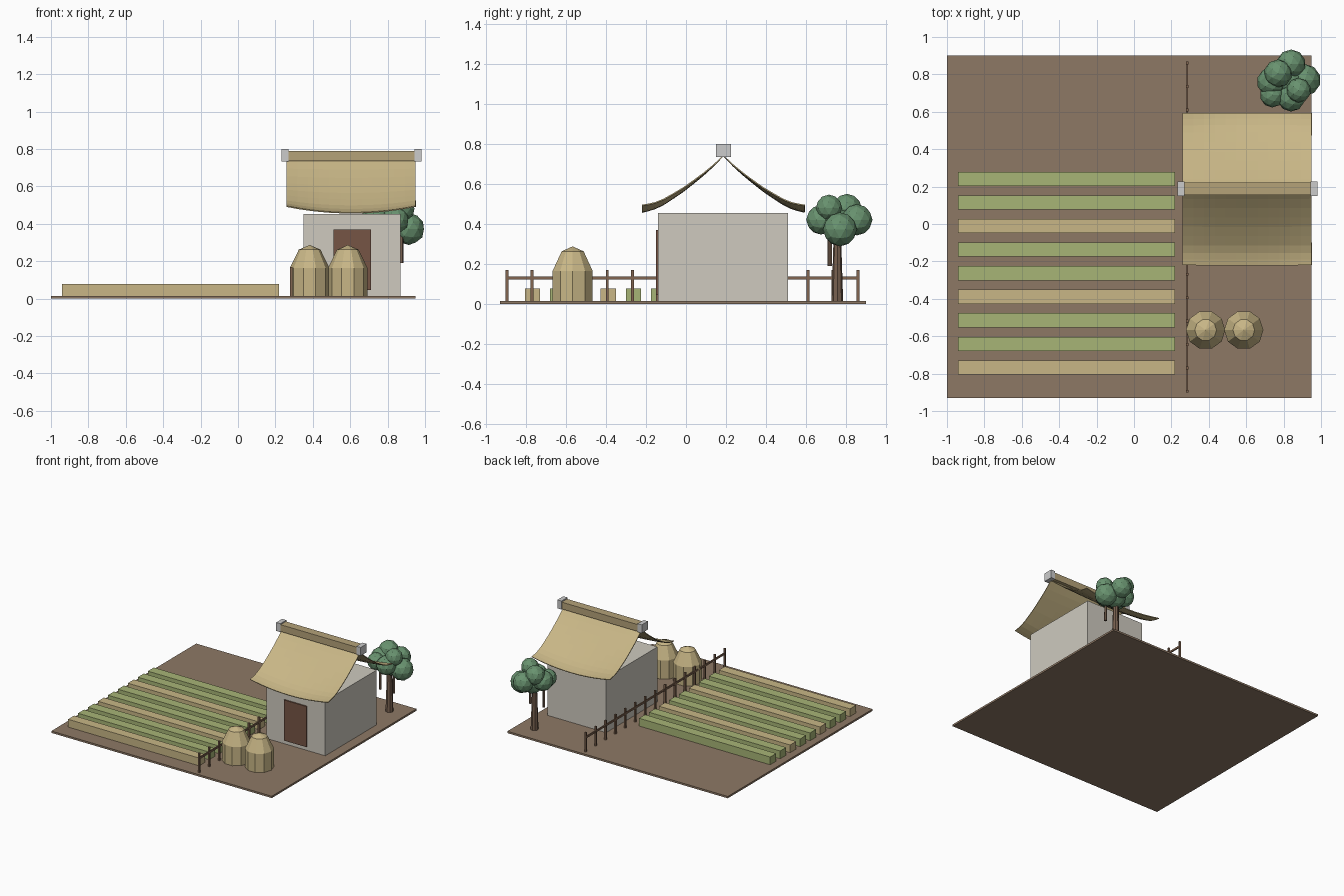
import bpy, bmesh, math

if "Cube" in bpy.data.objects:
    bpy.data.objects.remove(bpy.data.objects["Cube"])

def mat(name, r, g, b):
    m = bpy.data.materials.new(name)
    m.diffuse_color = (r, g, b, 1)
    m.use_nodes = True
    m.node_tree.nodes["Principled BSDF"].inputs["Base Color"].default_value = m.diffuse_color
    return m

SOIL = mat("soil", .27, .19, .13)
STRAW = mat("straw", .58, .47, .24)
RIDGE = mat("ridge_straw", .46, .36, .19)
CROP = mat("crop", .39, .46, .18)
WOOD = mat("wood", .22, .13, .08)
BARK = mat("bark", .19, .12, .08)
LEAF = mat("leaf", .14, .29, .16)
WALL = mat("plaster", .62, .59, .52)
DOOR = mat("door_wood", .18, .09, .06)

def finish(name, bm, material):
    me = bpy.data.meshes.new(name)
    bmesh.ops.recalc_face_normals(bm, faces=bm.faces)
    bm.to_mesh(me)
    bm.free()
    ob = bpy.data.objects.new(name, me)
    bpy.context.collection.objects.link(ob)
    if material:
        me.materials.append(material)
    return ob

def box(name, x0, x1, y0, y1, z0, z1, material=None):
    bm = bmesh.new()
    bmesh.ops.create_cube(bm, size=1)
    for v in bm.verts:
        v.co = ((x0 + x1) / 2 + v.co.x * (x1 - x0),
                (y0 + y1) / 2 + v.co.y * (y1 - y0),
                (z0 + z1) / 2 + v.co.z * (z1 - z0))
    return finish(name, bm, material)

def lathe(name, x, y, profile, sides, material):
    bm = bmesh.new()
    rings = [[bm.verts.new((x + r * math.cos(math.tau * i / sides),
                            y + r * math.sin(math.tau * i / sides), z))
              for i in range(sides)] for r, z in profile]
    for a, b in zip(rings, rings[1:]):
        for i in range(sides):
            j = (i + 1) % sides
            bm.faces.new((a[i], a[j], b[j], b[i]))
    bm.faces.new(rings[0])
    bm.faces.new(rings[-1])
    bmesh.ops.remove_doubles(bm, verts=bm.verts, dist=1e-5)
    return finish(name, bm, material)

# ground slab
box("ground_slab", -1, .95, -.93, .90, 0, .015, SOIL)

# crop rows: every third one is ripe
for i in range(9):
    y = -.767 + i * .126
    box(f"crop_row_{i}", -.94, .22, y - .038, y + .038, .01, .077,
        STRAW if i % 3 == 0 else CROP)

# fence
for i in range(15):
    y = -.895 + i * .1254
    box(f"fence_post_{i}", .278, .292, y - .007, y + .007, .01, .17, WOOD)
box("fence_rail", .28, .29, -.895, .86, .122, .136, WOOD)

# house
box("house_walls", .35, .87, -.14, .51, .01, .453, WALL)
box("house_door", .51, .71, -.15, -.135, .045, .37, DOOR)

# thatched roof: curved slopes that sag in the middle of the eaves
slope = [(0, .74), (.05, .693), (.10, .652), (.15, .615), (.20, .58),
         (.25, .55), (.30, .522), (.34, .506), (.375, .498), (.407, .493)]
section = [(-d, z) for d, z in reversed(slope)] + slope[1:]
bm = bmesh.new()
N = 12
grid = []
for i in range(N + 1):
    s = 2 * i / N - 1
    grid.append([bm.verts.new((.605 + .345 * s, .187 + d,
                 z - .035 * (1 - s * s) * abs(d) / .407)) for d, z in section])
for a, b in zip(grid, grid[1:]):
    for k in range(len(section) - 1):
        bm.faces.new((a[k], b[k], b[k + 1], a[k + 1]))
roof = finish("thatched_roof", bm, STRAW)
mod = roof.modifiers.new("thickness", 'SOLIDIFY')
mod.thickness = .006
mod.offset = 0

# ridge beam with end blocks
box("ridge_beam", .26, .95, .155, .222, .735, .79, RIDGE)
for n, x in (("left", .251), ("right", .962)):
    box(f"ridge_end_{n}", x - .018, x + .018, .15, .226, .733, .80)

# haystacks
for i, x in enumerate((.383, .587)):
    lathe(f"haystack_{i}", x, -.567, [(.105, .01), (.105, .165), (.058, .262),
          (0, .287)], 10, STRAW)

# tree
lathe("tree_trunk", .81, .757, [(.029, .01), (.018, .36)], 8, BARK)
for i, (x, y) in enumerate(((.875, .72), (.757, .717))):
    lathe(f"tree_branch_{i}", x, y, [(.011, .19), (.010, .40)], 6, BARK)
blobs = [(.77, .805, .475, .075), (.88, .715, .48, .066), (.84, .675, .42, .074),
         (.84, .855, .42, .078), (.913, .77, .372, .085), (.735, .76, .425, .078),
         (.74, .69, .42, .067), (.825, .765, .39, .085)]
for i, (x, y, z, r) in enumerate(blobs):
    bm = bmesh.new()
    bmesh.ops.create_icosphere(bm, subdivisions=2, radius=r)
    bmesh.ops.translate(bm, verts=bm.verts, vec=(x, y, z))
    finish(f"foliage_{i}", bm, LEAF)
